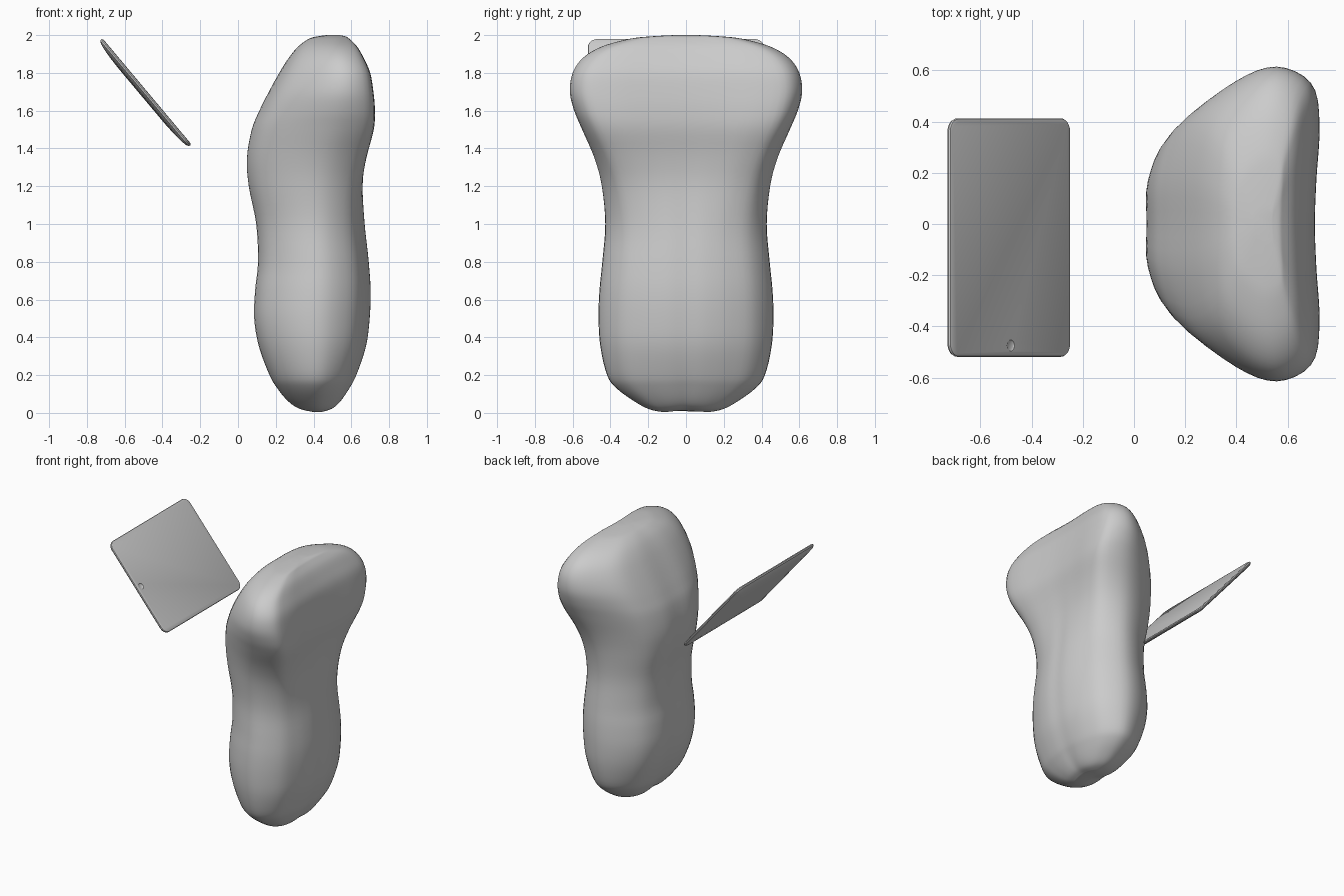
import bpy, bmesh, math
from mathutils import Vector

if "Cube" in bpy.data.objects:
    bpy.data.objects.remove(bpy.data.objects["Cube"])


def catmull(a, b, c, d, t):
    return 0.5 * (2 * b + (c - a) * t + (2 * a - 5 * b + 4 * c - d) * t * t
                  + (3 * b - a - 3 * c + d) * t ** 3)


def refine(pts, n, closed):
    """Smooth a list of Vectors with n steps per span."""
    m, out = len(pts), []
    get = (lambda i: pts[i % m]) if closed else (lambda i: pts[max(0, min(m - 1, i))])
    for i in range(m if closed else m - 1):
        for k in range(n):
            out.append(catmull(get(i - 1), get(i), get(i + 1), get(i + 2), k / n))
    return out if closed else out + [pts[-1]]


def loft(name, rings):
    """Skin a stack of closed rings and cap both ends."""
    bm = bmesh.new()
    rows = [[bm.verts.new(p) for p in r] for r in rings]
    for a, b in zip(rows, rows[1:]):
        for i in range(len(a)):
            j = (i + 1) % len(a)
            bm.faces.new((a[i], a[j], b[j], b[i]))
    bm.faces.new(rows[0])
    bm.faces.new(rows[-1])
    bmesh.ops.recalc_face_normals(bm, faces=bm.faces)
    me = bpy.data.meshes.new(name)
    bm.to_mesh(me)
    bm.free()
    ob = bpy.data.objects.new(name, me)
    bpy.context.collection.objects.link(ob)
    return ob


def smooth(ob, angle):
    bpy.ops.object.select_all(action='DESELECT')
    ob.select_set(True)
    bpy.context.view_layer.objects.active = ob
    bpy.ops.object.shade_smooth_by_angle(angle=math.radians(angle))


# torso levels: z, front x, back x, half width
levels = [(0.003, .38, .46, .12), (.02, .32, .505, .195), (.06, .265, .545, .27),
          (.13, .21, .59, .365), (.2, .17, .625, .415), (.35, .115, .675, .45),
          (.5, .09, .695, .46), (.65, .095, .70, .455), (.8, .11, .69, .44),
          (1.0, .10, .67, .425), (1.2, .06, .665, .445), (1.35, .05, .685, .485),
          (1.5, .075, .72, .55), (1.6, .115, .725, .592), (1.7, .165, .717, .615),
          (1.8, .22, .70, .60), (1.88, .27, .665, .545), (1.94, .32, .63, .445),
          (1.98, .375, .59, .30), (1.993, .42, .57, .19), (2.0, .47, .54, .06)]


def make_section(half):
    """Mirror half a cross-section (depth fraction, width fraction) and smooth it."""
    return refine([Vector(p) for p in half]
                  + [Vector((u, -v)) for u, v in half[-2:0:-1]], 4, True)


low = make_section([(0, 0), (0, .37), (.1, .7), (.34, .94), (.6, 1), (.84, .81),
                    (.95, .53), (1, .24), (1, 0)])
high = make_section([(0, 0), (.01, .34), (.13, .67), (.43, .91), (.71, 1), (.95, .9),
                     (1, .67), (.98, .3), (.97, 0)])

# torso: rounded back below, broad shoulder blades above, shallow groove underneath
rings = []
for z, x0, x1, w in refine([Vector(l) for l in levels], 4, False):
    t = min(1, max(0, (z - .85) / .75))
    t = t * t * (3 - 2 * t)
    ring = []
    for a, b in zip(low, high):
        s = a.lerp(b, t)
        y = s.y * w
        groove = 0.012 * max(0, 1 - z / .25) * math.exp(-(y / .08) ** 2)
        ring.append((x0 + s.x * (x1 - x0), y, z + groove))
    rings.append(ring)
smooth(loft("torso", rings), 60)


def rounded_rect(hx, hy, r, z):
    pts = []
    for k, (sx, sy) in enumerate([(1, 1), (-1, 1), (-1, -1), (1, -1)]):
        for i in range(7):
            a = math.radians(90 * k + 15 * i)
            pts.append((sx * (hx - r) + r * math.cos(a), sy * (hy - r) + r * math.sin(a), z))
    return pts


# tablet with flat screen side and bowed back
steps = [(-.006, .016), (.003, .013), (.006, .007), (.002, -.002), (-.012, -.009),
         (-.045, -.015), (-.10, -.0195), (-.17, -.022)]
tablet = loft("tablet", [rounded_rect(.361 + d, .46 + d, .045 + max(d, -.035), z) for d, z in steps])

# round button recess
bpy.ops.mesh.primitive_uv_sphere_add(segments=24, ring_count=16, radius=1, location=(0, -.422, .016))
cutter = bpy.context.object
cutter.name = "button_cutter"
cutter.scale = (.022, .022, .006)
cutter.parent = tablet
cutter.hide_render = True
mod = tablet.modifiers.new("button_recess", 'BOOLEAN')
mod.operation = 'DIFFERENCE'
mod.object = cutter

tablet.location = (-.494, -.053, 1.692)
tablet.rotation_euler = (0, math.radians(50), 0)
bpy.context.view_layer.update()
bpy.context.view_layer.objects.active = tablet
bpy.ops.object.select_all(action='DESELECT')
tablet.select_set(True)
bpy.ops.object.modifier_apply(modifier=mod.name)
bpy.data.objects.remove(cutter)
smooth(tablet, 30)
